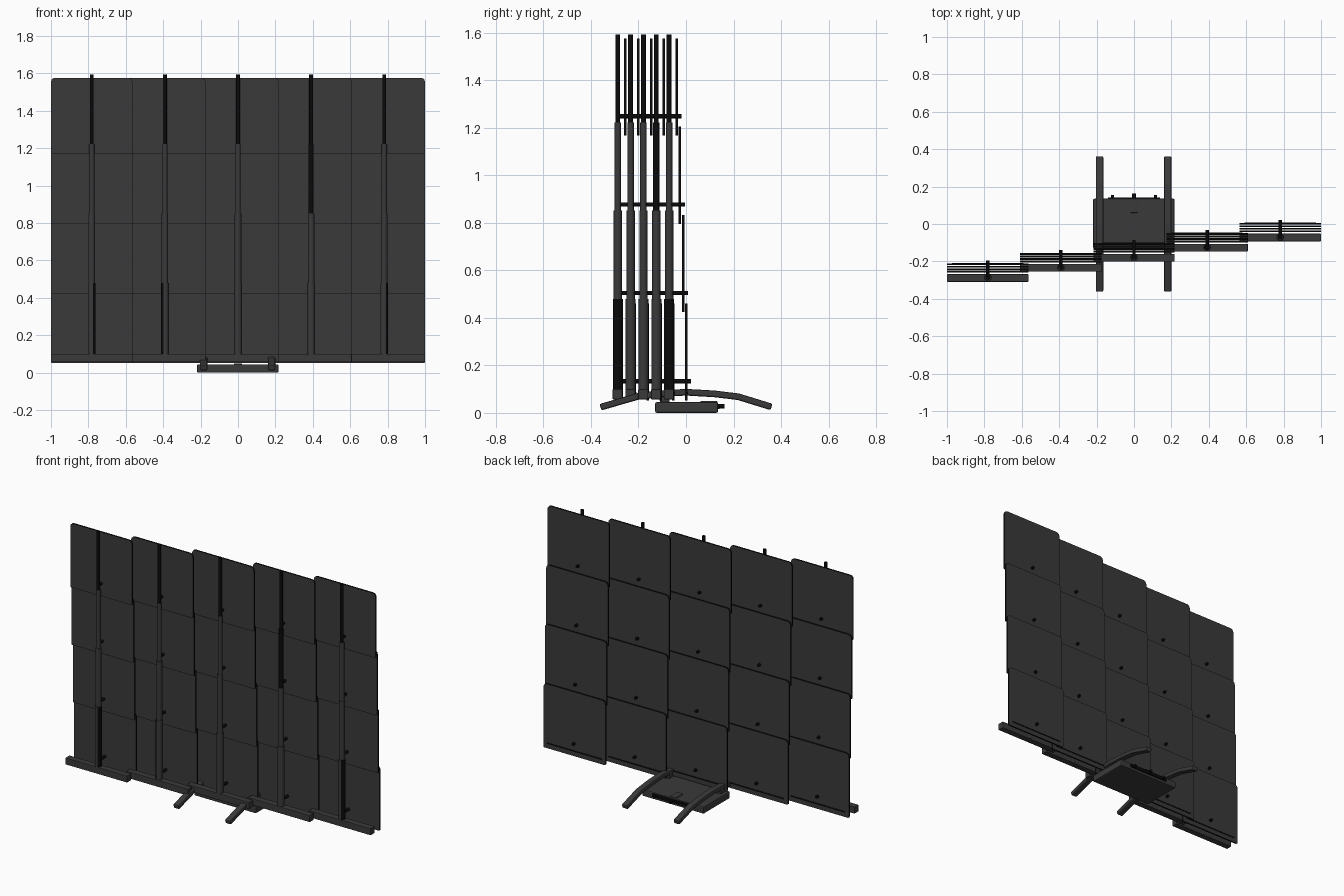
import bpy, bmesh, math
from mathutils import Vector

if "Cube" in bpy.data.objects:
    bpy.data.objects.remove(bpy.data.objects["Cube"])


def material(name, value):
    m = bpy.data.materials.new(name)
    m.diffuse_color = (value, value, value, 1)
    m.use_nodes = True
    m.node_tree.nodes["Principled BSDF"].inputs["Base Color"].default_value = m.diffuse_color
    return m


GREY = material("dark_grey", 0.042)
BLACK = material("black", 0.003)


def finish(name, bm, mat, bevel=0.0, smooth=False, black_rule=None):
    bmesh.ops.recalc_face_normals(bm, faces=bm.faces)
    me = bpy.data.meshes.new(name)
    bm.to_mesh(me)
    bm.free()
    me.materials.append(mat)
    if black_rule:
        me.materials.append(BLACK)
        for p in me.polygons:
            p.material_index = int(black_rule(p.normal))
    ob = bpy.data.objects.new(name, me)
    bpy.context.collection.objects.link(ob)
    if bevel:
        mod = ob.modifiers.new("bevel", 'BEVEL')
        mod.width = bevel
        mod.segments = 2
    if smooth:
        for p in me.polygons:
            p.use_smooth = len(p.vertices) == 4
    return ob


def box(name, lo, hi, mat=GREY, bevel=0.0):
    bm = bmesh.new()
    bmesh.ops.create_cube(bm, size=1)
    for v in bm.verts:
        v.co = Vector([(a + b) / 2 + c * (b - a) for a, b, c in zip(lo, hi, v.co)])
    return finish(name, bm, mat, bevel)


def rod(name, a, b, r, mat=GREY, sides=16, black_rule=None):
    a, b = Vector(a), Vector(b)
    bm = bmesh.new()
    bmesh.ops.create_cone(bm, cap_ends=True, segments=sides, radius1=r, radius2=r,
                          depth=(b - a).length)
    turn = (b - a).to_track_quat('Z', 'Y')
    for v in bm.verts:
        v.co = turn @ v.co + (a + b) / 2
    return finish(name, bm, mat, smooth=True, black_rule=black_rule)


def extrude(name, pts, offset, mat=GREY, bevel=0.0, black_rule=None):
    bm = bmesh.new()
    face = bm.faces.new([bm.verts.new(p) for p in pts])
    res = bmesh.ops.extrude_face_region(bm, geom=[face])
    moved = [g for g in res["geom"] if isinstance(g, bmesh.types.BMVert)]
    bmesh.ops.translate(bm, verts=moved, vec=offset)
    return finish(name, bm, mat, bevel, black_rule=black_rule)


HALF = 0.2175       # half width of a column
PANEL_H = 0.4085
RISE = 0.372        # height step between panels


def panel(name, cx, y, z):
    """Thin plate with rounded top corners and black rim."""
    pts = []
    corners = ((1, 1, 0, 0.022), (-1, 1, 90, 0.022), (-1, 0, 180, 0.006), (1, 0, 270, 0.006))
    for sx, top, start, r in corners:
        ox = cx + sx * (HALF - r)
        oz = z + PANEL_H - r if top else z + r
        for k in range(4):
            t = math.radians(start + 30 * k)
            pts.append((ox + r * math.cos(t), y - 0.005, oz + r * math.sin(t)))
    return extrude(name, pts, (0, 0.01, 0), black_rule=lambda n: abs(n.y) < 0.5)


# Five staggered columns: base bar, telescopic mast, four overlapping panels
for i in range(5):
    cx = (i - 2) * 0.391
    cy = -0.287 + 0.054 * i
    box(f"base_bar_{i}", (cx - HALF, cy - 0.022, 0.057), (cx + HALF, cy + 0.019, 0.1),
        bevel=0.003)
    z0 = 0.06
    for k in range(4):
        top = 0.48 + 0.371 * k
        # Slimmest section is black; some lower sections have a black left side
        dark = k == 3 or (i, k) == (3, 2)
        rule = (lambda n: n.x < -0.3) if k == 0 and i in (0, 1, 4) else None
        rod(f"mast_{i}_{k}", (cx, cy, z0), (cx, cy, top), 0.021 - 0.0036 * k,
            BLACK if dark else GREY, black_rule=rule)
        z0 = top - 0.03
        py = cy + 0.072 - 0.0133 * k
        panel(f"panel_{i}_{k}", cx, py, 0.052 + RISE * k)
        # Bolt tying the panel to the mast
        bz = 0.133 + RISE * k
        rod(f"bolt_{i}_{k}", (cx, cy, bz), (cx, py + 0.021, bz), 0.009, BLACK, 12)
    # Dark slot along the foot of the lowest panel
    box(f"slot_{i}", (cx - 0.19, cy + 0.073, 0.08), (cx + 0.19, cy + 0.079, 0.088), BLACK)

# Bent feet running front to back
PATH = ((-0.36, 0.024), (-0.2, 0.07), (-0.1, 0.081), (0.0, 0.087), (0.12, 0.08),
        (0.22, 0.068), (0.36, 0.025))
T = 0.014
for side, x in (("left", -0.184), ("right", 0.18)):
    up, down = [], []
    for j, (y, z) in enumerate(PATH):
        a, b = PATH[max(j - 1, 0)], PATH[min(j + 1, len(PATH) - 1)]
        d = Vector((b[0] - a[0], b[1] - a[1])).normalized()
        up.append((x - 0.02, y - d.y * T, z + d.x * T))
        down.append((x - 0.02, y + d.y * T, z - d.x * T))
    extrude(f"foot_{side}", up + down[::-1], (0.04, 0, 0), bevel=0.007)
    # Short block joining the foot to the base box
    box(f"foot_mount_{side}", (x - 0.014, -0.11, 0.04), (x + 0.014, -0.07, 0.075))

# Base box with rear connectors and a small top latch
box("base_box", (-0.219, -0.13, 0.0), (0.217, 0.135, 0.045), bevel=0.007)
box("top_latch", (-0.022, 0.06, 0.04), (0.022, 0.132, 0.05), bevel=0.003)
box("rear_strip", (-0.14, 0.13, 0.016), (0.14, 0.142, 0.038), BLACK, 0.002)
for x, r in ((-0.115, 0.009), (0, 0.01), (0.115, 0.009)):
    rod("connector", (x, 0.13, 0.028), (x, 0.154 if x else 0.163, 0.028), r, BLACK, 12)
